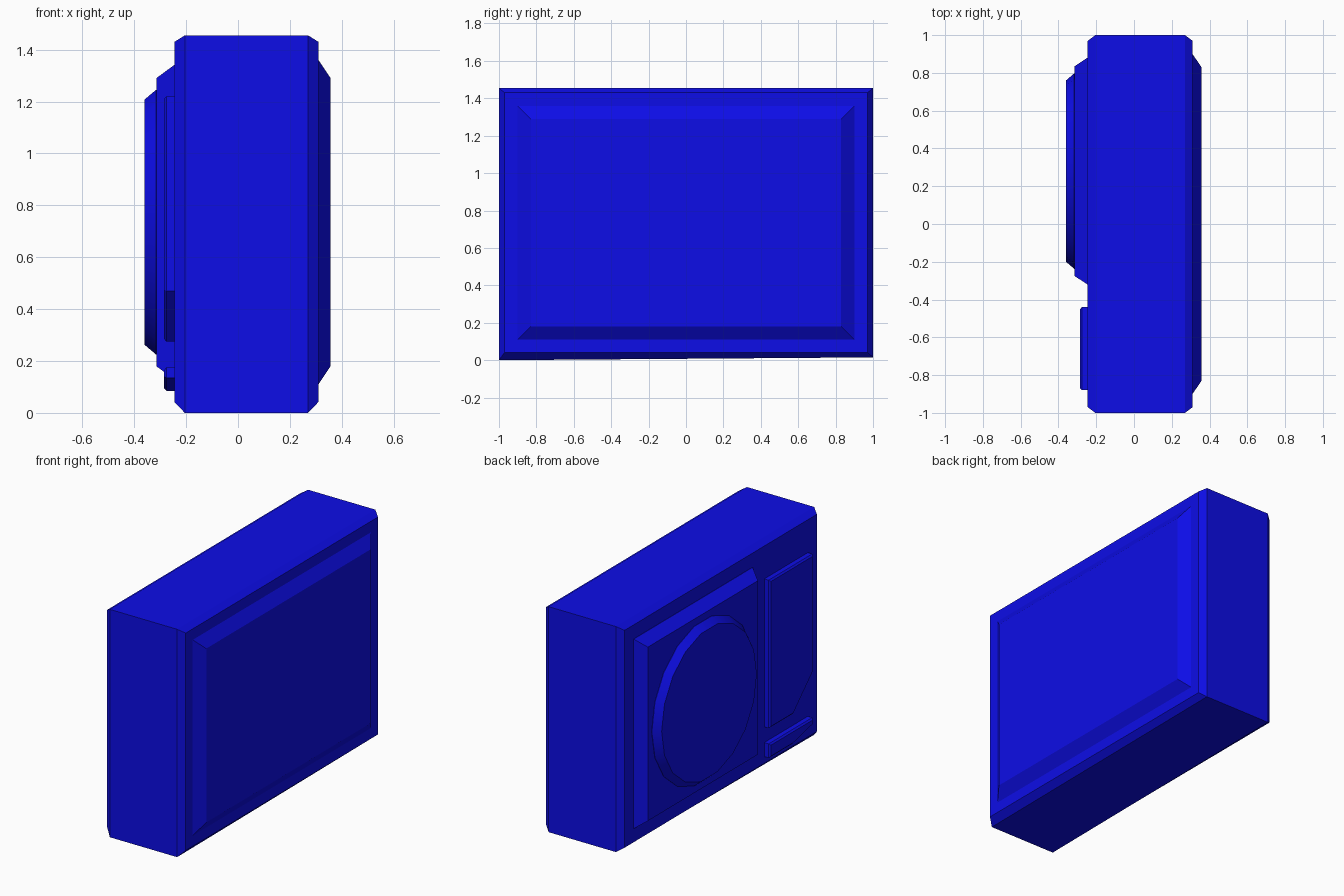
import bpy, bmesh, math

default = bpy.data.objects.get("Cube")
if default:
    bpy.data.objects.remove(default, do_unlink=True)

blue = bpy.data.materials.new("deep_blue")
blue.use_nodes = True
blue.diffuse_color = (0.004, 0.004, 0.8, 1)
blue.node_tree.nodes["Principled BSDF"].inputs["Base Color"].default_value = blue.diffuse_color


def rect(y0, y1, z0, z1):
    return [(y0, z0), (y1, z0), (y1, z1), (y0, z1)]


def ring(y, z, radius, sides=18):
    step = 2 * math.pi / sides
    return [(y + radius * math.cos(i * step), z + radius * math.sin(i * step))
            for i in range(sides)]


def cut_rect(y0, y1, z0, z1, cut_y, cut_z):
    """Rectangle with its lower front corner cut off."""
    return [(y0, cut_z), (cut_y, z0), (y1, z0), (y1, z1), (y0, z1)]


def loft(name, layers):
    """Bridge matching (y, z) outlines placed at successive x positions."""
    bm = bmesh.new()
    loops = [[bm.verts.new((x, y, z)) for y, z in outline] for x, outline in layers]
    for a, b in zip(loops, loops[1:]):
        for i in range(len(a)):
            j = (i + 1) % len(a)
            bm.faces.new((a[i], a[j], b[j], b[i]))
    bm.faces.new(loops[0])
    bm.faces.new(loops[-1])
    bmesh.ops.recalc_face_normals(bm, faces=bm.faces)
    mesh = bpy.data.meshes.new(name)
    bm.to_mesh(mesh)
    bm.free()
    mesh.materials.append(blue)
    obj = bpy.data.objects.new(name, mesh)
    bpy.context.collection.objects.link(obj)
    return obj


# Cabinet with bevelled side edges and a slightly rising underside
outer = [(-1, 0), (1, 0.015), (1, 1.455), (-1, 1.455)]
inner = rect(-0.97, 0.97, 0.042, 1.43)
loft("cabinet", [(-0.245, inner), (-0.205, outer), (0.27, outer), (0.31, inner)])

# Large raised panel on the left side
loft("rear_panel", [(0.3, rect(-0.9, 0.9, 0.11, 1.36)),
                    (0.31, rect(-0.9, 0.9, 0.11, 1.36)),
                    (0.357, rect(-0.83, 0.83, 0.18, 1.29))])

# Raised square and round fan cover on the right side
loft("fan_panel", [(-0.24, rect(-0.32, 0.88, 0.13, 1.34)),
                   (-0.247, rect(-0.32, 0.88, 0.13, 1.34)),
                   (-0.315, rect(-0.275, 0.835, 0.18, 1.29))])
fan = loft("fan_cover", [(-0.31, ring(0.28, 0.735, 0.517)),
                         (-0.317, ring(0.28, 0.735, 0.517)),
                         (-0.36, ring(0.28, 0.735, 0.48))])

# Two thin service plates beside the fan, each with a cut corner
for name, z0, z1, cut_z in (("tall_plate", 0.275, 1.22, 0.47),
                            ("small_plate", 0.085, 0.175, 0.135)):
    base = cut_rect(-0.88, -0.44, z0, z1, -0.68, cut_z)
    top = cut_rect(-0.87, -0.45, z0 + 0.01, z1 - 0.01, -0.676, cut_z + 0.005)
    loft(name, [(-0.24, base), (-0.276, base), (-0.285, top)])

# Smooth the fan rim while keeping its edges sharp
bpy.ops.object.select_all(action='DESELECT')
fan.select_set(True)
bpy.context.view_layer.objects.active = fan
bpy.ops.object.shade_smooth_by_angle(angle=math.radians(30))
